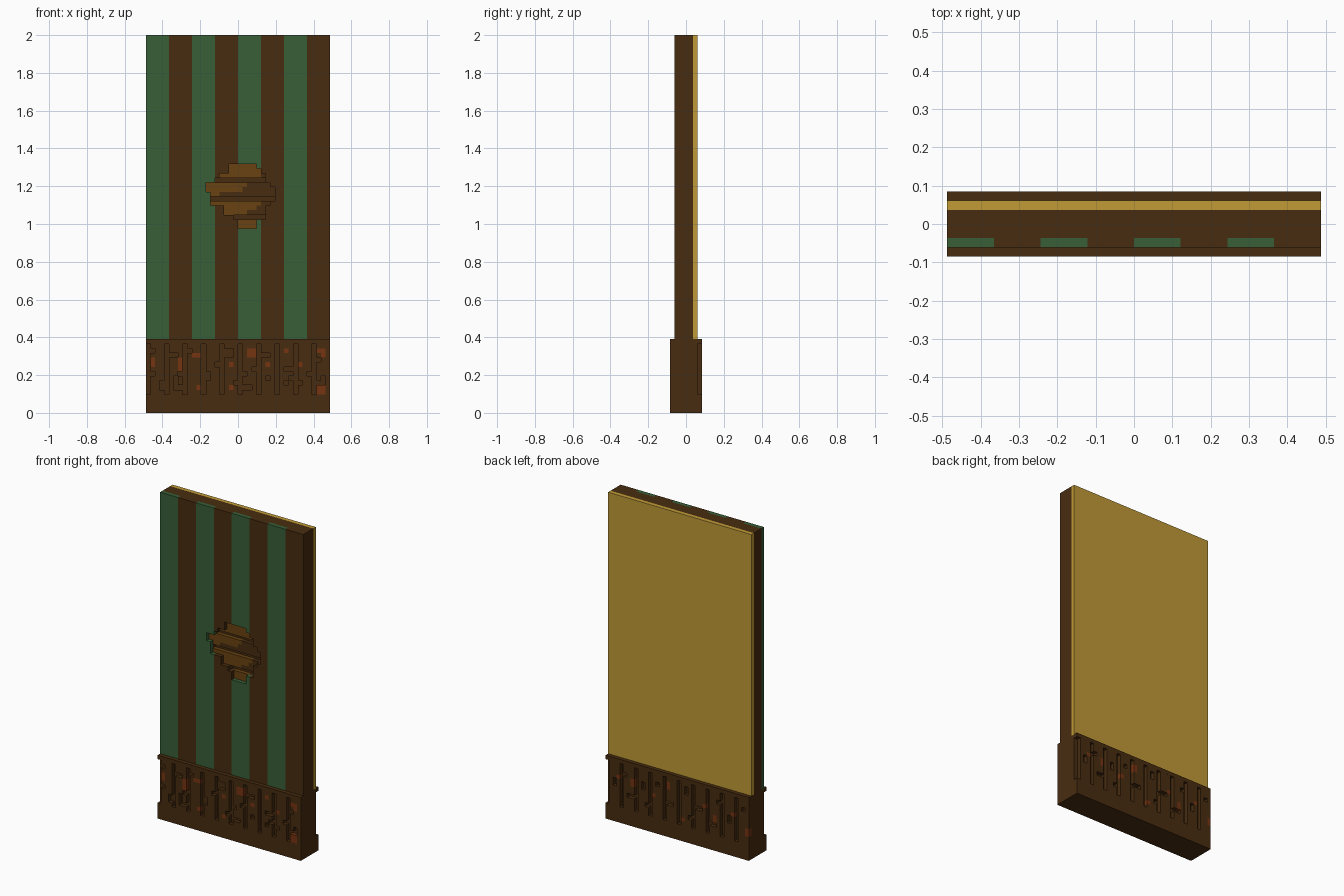
import bpy, bmesh, math

cube = bpy.data.objects.get("Cube")
if cube:
    bpy.data.objects.remove(cube, do_unlink=True)

V = 2 / 82            # size of one block
W, BASE, TOP = 40, 16, 82


def material(name, rgb):
    lin = [((c / 255 + 0.055) / 1.055) ** 2.4 if c > 10 else c / 3295 for c in rgb]
    m = bpy.data.materials.new(name)
    m.use_nodes = True
    m.diffuse_color = (*lin, 1)
    bsdf = m.node_tree.nodes["Principled BSDF"]
    bsdf.inputs["Base Color"].default_value = (*lin, 1)
    bsdf.inputs["Roughness"].default_value = 0.9
    return m


MATS = [material("dark_brown_wood", (72, 44, 16)),
        material("green_wallpaper", (55, 95, 55)),
        material("yellow_plaster", (192, 155, 54)),
        material("light_brown_lath", (105, 66, 17)),
        material("rust_stain", (118, 51, 17))]
WOOD, GREEN, YELLOW, LATH, RUST = range(5)


def finish(bm, name):
    bmesh.ops.recalc_face_normals(bm, faces=bm.faces[:])
    me = bpy.data.meshes.new(name)
    bm.to_mesh(me)
    bm.free()
    for m in MATS:
        me.materials.append(m)
    ob = bpy.data.objects.new(name, me)
    bpy.context.collection.objects.link(ob)
    return ob


def box(name, y0, y1, k0, k1, mat):
    """Full-width box; depth and height in blocks."""
    bm = bmesh.new()
    bmesh.ops.create_cube(bm, size=1)
    for v in bm.verts:
        v.co = (v.co.x * W * V, (y0 if v.co.y < 0 else y1) * V,
                (k0 if v.co.z < 0 else k1) * V)
    for f in bm.faces:
        f.material_index = mat
    return finish(bm, name)


def relief(name, cells, y0, y1):
    """One-layer relief from a {(column, row): material} map."""
    bm = bmesh.new()
    cache = {}

    def vert(i, y, k):
        if (i, y, k) not in cache:
            cache[i, y, k] = bm.verts.new(((i - W / 2) * V, y * V, k * V))
        return cache[i, y, k]

    def face(pts, mat):
        bm.faces.new([vert(*p) for p in pts]).material_index = mat

    for (i, k), mat in cells.items():
        ring = [(i, k), (i + 1, k), (i + 1, k + 1), (i, k + 1)]
        face([(a, y0, b) for a, b in ring], mat)
        face([(a, y1, b) for a, b in reversed(ring)], mat)
        for n, (di, dk) in enumerate([(0, -1), (1, 0), (0, 1), (-1, 0)]):
            if (i + di, k + dk) not in cells:
                (a, b), (c, d) = ring[n], ring[(n + 1) % 4]
                face([(a, y0, b), (a, y1, b), (c, y1, d), (c, y0, d)], mat)
    bmesh.ops.dissolve_limit(bm, angle_limit=math.radians(1), verts=bm.verts[:],
                             edges=bm.edges[:], delimit={'MATERIAL'})
    return finish(bm, name)


def block_set(rects):
    """Cells covered by (column, row, width, height) rectangles."""
    return {(i, k) for c, r, w, h in rects
            for i in range(c, c + w) for k in range(r, r + h)}


# Wainscot: solid core, plinth and top rail
box("wainscot_core", -2.5, 2.5, 4, 15, WOOD)
box("plinth", -3.5, 3.5, 0, 4, WOOD)
box("top_rail", -3.5, 3.5, 15, BASE, WOOD)


# Wainscot boards: three blocks wide with one-block grooves, chipped and stained
def boards(name, y0, y1, groove, chips, stains):
    cells = {(i, k): RUST if (i, k) in stains else WOOD
             for i in range(W) for k in range(4, 15)
             if i % 4 != groove and (i, k) not in chips}
    relief(name, cells, y0, y1)


front_chips = block_set([(1, 13, 1, 1), (1, 8, 1, 1), (3, 5, 1, 2), (5, 12, 2, 1),
                         (7, 8, 1, 1), (6, 5, 2, 1), (6, 6, 1, 2), (9, 13, 1, 1),
                         (13, 7, 1, 2), (15, 10, 1, 1), (17, 12, 2, 2), (19, 6, 1, 1),
                         (21, 8, 1, 1), (21, 5, 2, 1), (23, 9, 1, 1), (25, 12, 2, 1),
                         (26, 7, 1, 1), (30, 9, 2, 1), (31, 7, 1, 1), (30, 6, 1, 1),
                         (33, 6, 1, 1), (35, 8, 1, 1), (37, 6, 2, 1), (38, 7, 1, 1),
                         (37, 11, 1, 1)])
front_stains = block_set([(1, 10, 1, 2), (7, 9, 1, 3), (10, 12, 2, 1), (11, 5, 1, 1),
                          (15, 10, 1, 1), (18, 10, 1, 1), (18, 5, 1, 1), (22, 12, 2, 2),
                          (26, 10, 1, 1), (30, 13, 1, 1), (33, 10, 1, 1), (37, 13, 2, 1),
                          (38, 12, 1, 1), (37, 4, 2, 2)])
boards("front_boards", -3.5, -2.5, 0, front_chips, front_stains)

back_chips = block_set([(37, 9, 1, 2), (34, 12, 2, 1), (32, 7, 2, 1), (29, 10, 1, 2),
                        (28, 6, 1, 1), (25, 12, 1, 1), (21, 8, 2, 1), (17, 12, 1, 2),
                        (16, 6, 1, 1), (13, 9, 2, 1), (9, 6, 2, 1), (8, 12, 1, 1),
                        (5, 8, 1, 2), (1, 12, 1, 1)])
back_stains = block_set([(36, 11, 1, 1), (32, 10, 1, 2), (26, 9, 1, 1), (22, 12, 1, 2),
                         (18, 5, 1, 1), (12, 10, 1, 1), (9, 7, 1, 2), (4, 10, 1, 1),
                         (0, 6, 1, 2)])
boards("back_boards", 2.5, 3.5, 3, back_chips, back_stains)

# Torn hole in the wallpaper: first and last open column per row, from row 40 up
hole_rows = [(20, 23), (20, 23), (19, 25), (17, 25), (17, 25), (14, 26), (14, 27),
             (14, 27), (13, 27), (13, 26), (15, 25), (16, 25), (18, 24), (18, 23)]
hole = {(i, 40 + n) for n, (a, b) in enumerate(hole_rows) for i in range(a, b + 1)}
wall = [(i, k) for i in range(W) for k in range(BASE, TOP)]

# Striped wallpaper, five blocks per stripe
relief("striped_wallpaper",
       {(i, k): GREEN if (i // 5) % 2 == 0 else WOOD
        for i, k in wall if (i, k) not in hole}, -2.5, -1.5)


# Laths behind the hole: three rows each, with an open row between them
def lath_colour(i, k):
    if (i, k) not in hole:
        return WOOD
    limit = {47: 15, 48: 20, 49: 21, 43: 21, 44: 23, 45: 24, 51: 24}.get(k, 40)
    return LATH if i <= limit else WOOD


relief("laths", {(i, k): lath_colour(i, k) for i, k in wall
                 if not ((i, k) in hole and k % 4 == 2)}, -1.5, -0.5)

# Wall core and plaster back
box("wall_core", -0.5, 1.5, BASE, TOP, WOOD)
box("plaster_back", 1.5, 2.5, BASE, TOP, YELLOW)
